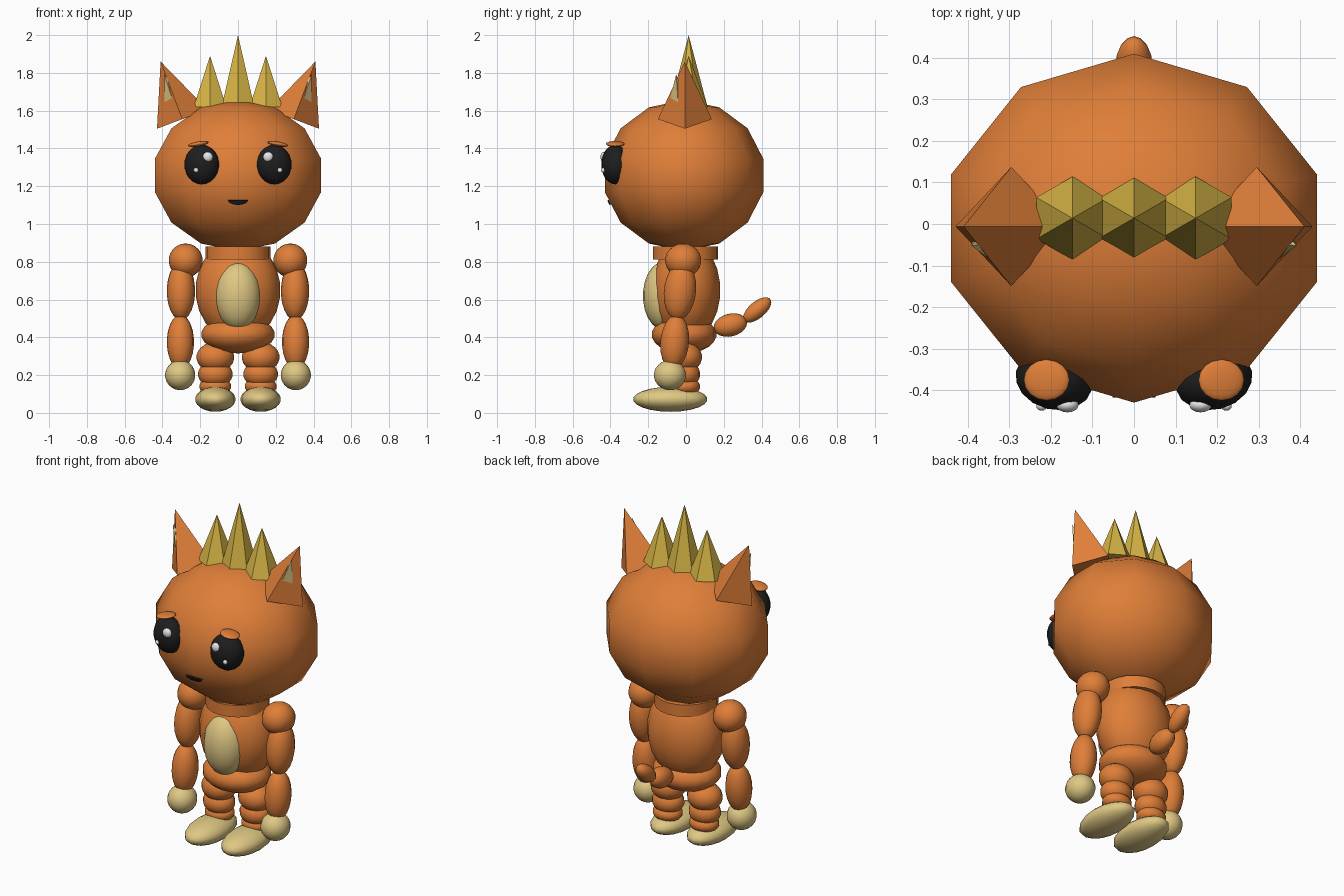
import bpy, bmesh, math
from mathutils import Matrix, Euler, Vector

if "Cube" in bpy.data.objects:
    bpy.data.objects.remove(bpy.data.objects["Cube"])


def material(name, rgb):
    m = bpy.data.materials.new(name)
    m.use_nodes = True
    m.diffuse_color = (*rgb, 1)
    m.node_tree.nodes["Principled BSDF"].inputs["Base Color"].default_value = (*rgb, 1)
    return m


ORANGE = material("orange fur", (0.74, 0.21, 0.04))
CREAM = material("cream", (0.74, 0.58, 0.23))
GOLD = material("gold", (0.68, 0.46, 0.06))
BLACK = material("black", (0.013, 0.013, 0.014))
WHITE = material("white", (0.85, 0.85, 0.85))


def finish(bm, name, mat, loc, rot=(0, 0, 0), smooth=True):
    """Turn a bmesh into a placed object; rot is in degrees."""
    bmesh.ops.remove_doubles(bm, verts=bm.verts, dist=1e-5)
    bmesh.ops.recalc_face_normals(bm, faces=bm.faces)
    turn = Euler([math.radians(a) for a in rot]).to_matrix().to_4x4()
    bm.transform(Matrix.Translation(loc) @ turn)
    for f in bm.faces:
        f.smooth = smooth
    mesh = bpy.data.meshes.new(name)
    bm.to_mesh(mesh)
    bm.free()
    mesh.materials.append(mat)
    obj = bpy.data.objects.new(name, mesh)
    bpy.context.collection.objects.link(obj)
    return obj


def ball(name, mat, loc, radii, rot=(0, 0, 0), seg=16, rings=11):
    bm = bmesh.new()
    bmesh.ops.create_uvsphere(bm, u_segments=seg, v_segments=rings, radius=1)
    bm.transform(Matrix.Diagonal((*radii, 1)))
    return finish(bm, name, mat, loc, rot)


def spike(name, mat, base, sides, radius, height, rot=(0, 0, 0)):
    bm = bmesh.new()
    bmesh.ops.create_cone(bm, cap_ends=True, segments=sides, radius1=radius,
                          radius2=0, depth=height)
    bm.transform(Matrix.Translation((0, 0, height / 2)))
    return finish(bm, name, mat, base, rot, smooth=False)


def pair(build, name, mat, loc, *args, rot=(0, 0, 0)):
    """Build a part on the left (+x) and its mirror on the right."""
    for side, s in (("left", 1), ("right", -1)):
        build(f"{side}_{name}", mat, (s * loc[0], loc[1], loc[2]), *args,
              rot=(rot[0], s * rot[1], s * rot[2]))


# Head and body
ball("head", ORANGE, (0, -0.01, 1.257), (0.474, 0.43, 0.4), seg=10, rings=7)
bm = bmesh.new()
bmesh.ops.create_cone(bm, cap_ends=True, segments=20, radius1=0.172, radius2=0.172, depth=0.07)
neck = finish(bm, "neck", ORANGE, (0, -0.003, 0.847), smooth=False)
ball("torso", ORANGE, (0, 0, 0.65), (0.225, 0.182, 0.27))
ball("belly", CREAM, (0, -0.12, 0.62), (0.122, 0.108, 0.18))
ball("pelvis", ORANGE, (0, -0.01, 0.415), (0.195, 0.172, 0.1))

# Arms
pair(ball, "shoulder", ORANGE, (0.277, -0.015, 0.807), (0.09, 0.096, 0.09))
pair(ball, "upper_arm", ORANGE, (0.302, -0.032, 0.645), (0.075, 0.085, 0.155), rot=(-6, 0, 0))
pair(ball, "forearm", ORANGE, (0.305, -0.06, 0.375), (0.072, 0.076, 0.145), rot=(-5, 0, 0))
pair(ball, "hand", CREAM, (0.306, -0.085, 0.2), (0.08, 0.085, 0.08))

# Legs and feet
pair(ball, "thigh", ORANGE, (0.12, -0.005, 0.295), (0.1, 0.09, 0.08))
pair(ball, "shin", ORANGE, (0.12, -0.005, 0.205), (0.092, 0.08, 0.07))
pair(ball, "ankle", ORANGE, (0.12, 0, 0.14), (0.085, 0.075, 0.05))
pair(ball, "foot", CREAM, (0.12, -0.083, 0.072), (0.107, 0.197, 0.066))
pair(ball, "toe", CREAM, (0.12, -0.215, 0.092), (0.042, 0.035, 0.022))

# Tail
ball("tail_base", ORANGE, (0, 0.235, 0.465), (0.055, 0.09, 0.06), (14, 0, 0))
ball("tail_tip", ORANGE, (0, 0.377, 0.545), (0.045, 0.09, 0.044), (40, 0, 0))

# Ears with inner ears
pair(spike, "ear", ORANGE, (0.295, -0.006, 1.555), 4, 0.143, 0.326, rot=(0, 20.6, 0))
pair(spike, "inner_ear", CREAM, (0.315, -0.035, 1.56), 4, 0.075, 0.245, rot=(4, 18, 0))

# Crown of spikes
for name, x, height in (("right", -0.148, 0.27), ("middle", 0, 0.38), ("left", 0.148, 0.27)):
    spike(f"{name}_crown_spike", GOLD, (x, 0.014, 1.62), 6, 0.1, height)

# Face
pair(ball, "eye", BLACK, (0.192, -0.375, 1.315), (0.095, 0.072, 0.105), rot=(0, 0, 14))
pair(ball, "large_eye_glint", WHITE, (0.16, -0.435, 1.355), (0.027, 0.018, 0.027))
pair(ball, "small_eye_glint", WHITE, (0.222, -0.437, 1.285), (0.013, 0.012, 0.013))
pair(ball, "eyebrow", ORANGE, (0.21, -0.375, 1.424), (0.056, 0.05, 0.013), rot=(0, 9, 0))

# Mouth: a thin half-moon plate lying on the slope of the face
bm = bmesh.new()
arc = [math.pi * i / 8 for i in range(9)]
face = bm.faces.new([bm.verts.new((0.052 * math.cos(a), 0, -0.026 * math.sin(a))) for a in arc])
out = bmesh.ops.extrude_face_region(bm, geom=[face])["geom"]
bmesh.ops.translate(bm, vec=Vector((0, -0.009, 0)),
                    verts=[v for v in out if isinstance(v, bmesh.types.BMVert)])
finish(bm, "mouth", BLACK, (0, -0.409, 1.128), (27, 0, 0), smooth=False)

# Keep the neck rim crisp and its side smooth
bpy.ops.object.select_all(action="DESELECT")
neck.select_set(True)
bpy.context.view_layer.objects.active = neck
bpy.ops.object.shade_smooth_by_angle()
